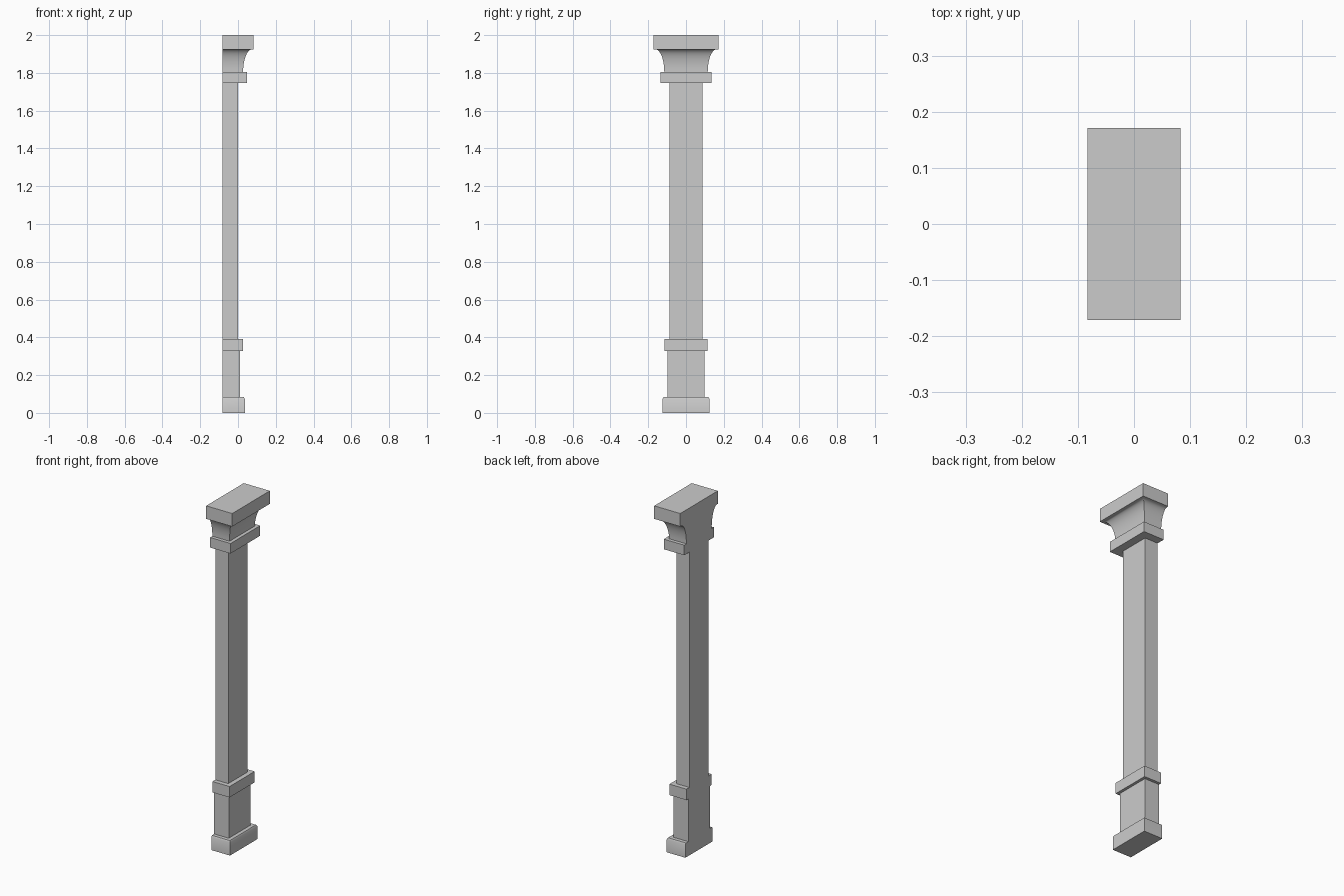
import bpy
import bmesh
import math

if "Cube" in bpy.data.objects:
    bpy.data.objects.remove(bpy.data.objects["Cube"], do_unlink=True)

BACK = -0.083   # flat wall side of the pilaster
INSET = 0.005   # projection is slightly less than the half width

stone = bpy.data.materials.new("grey_stone")
stone.use_nodes = True
colour = (0.6, 0.6, 0.6, 1)
stone.diffuse_color = colour
stone.node_tree.nodes["Principled BSDF"].inputs["Base Color"].default_value = colour


def loft(name, profile, smooth=False):
    """Stack rectangular rings of (half width, height) against the flat back."""
    bm = bmesh.new()
    rings = []
    for w, z in profile:
        front = BACK + w - INSET
        corners = [(BACK, -w), (front, -w), (front, w), (BACK, w)]
        rings.append([bm.verts.new((x, y, z)) for x, y in corners])
    for low, high in zip(rings, rings[1:]):
        for i in range(4):
            j = (i + 1) % 4
            bm.faces.new((low[i], low[j], high[j], high[i]))
    bm.faces.new(rings[0][::-1])
    bm.faces.new(rings[-1])
    mesh = bpy.data.meshes.new(name)
    bm.to_mesh(mesh)
    bm.free()
    mesh.materials.append(stone)
    ob = bpy.data.objects.new(name, mesh)
    bpy.context.collection.objects.link(ob)
    if smooth:
        bpy.ops.object.select_all(action="DESELECT")
        ob.select_set(True)
        bpy.context.view_layer.objects.active = ob
        bpy.ops.object.shade_smooth_by_angle(angle=math.radians(40))


def block(name, w, bottom, top):
    loft(name, [(w, bottom), (w, top)])


# Foot with a softened top edge
loft("base_plinth", [(0.124, 0), (0.124, 0.074), (0.119, 0.083)], smooth=True)

# Pedestal, shaft and collars
block("pedestal", 0.098, 0.083, 0.328)
block("lower_collar", 0.114, 0.328, 0.391)
block("shaft", 0.088, 0.391, 1.746)
block("upper_collar", 0.135, 1.746, 1.804)

# Flared capital following a concave quarter curve
STEPS = 10
angles = [math.pi / 2 * i / STEPS for i in range(STEPS + 1)]
loft("capital_flare",
     [(0.115 + 0.047 * (1 - math.cos(a)), 1.804 + 0.121 * math.sin(a)) for a in angles],
     smooth=True)

# Top slab
block("abacus", 0.171, 1.925, 2.0)
